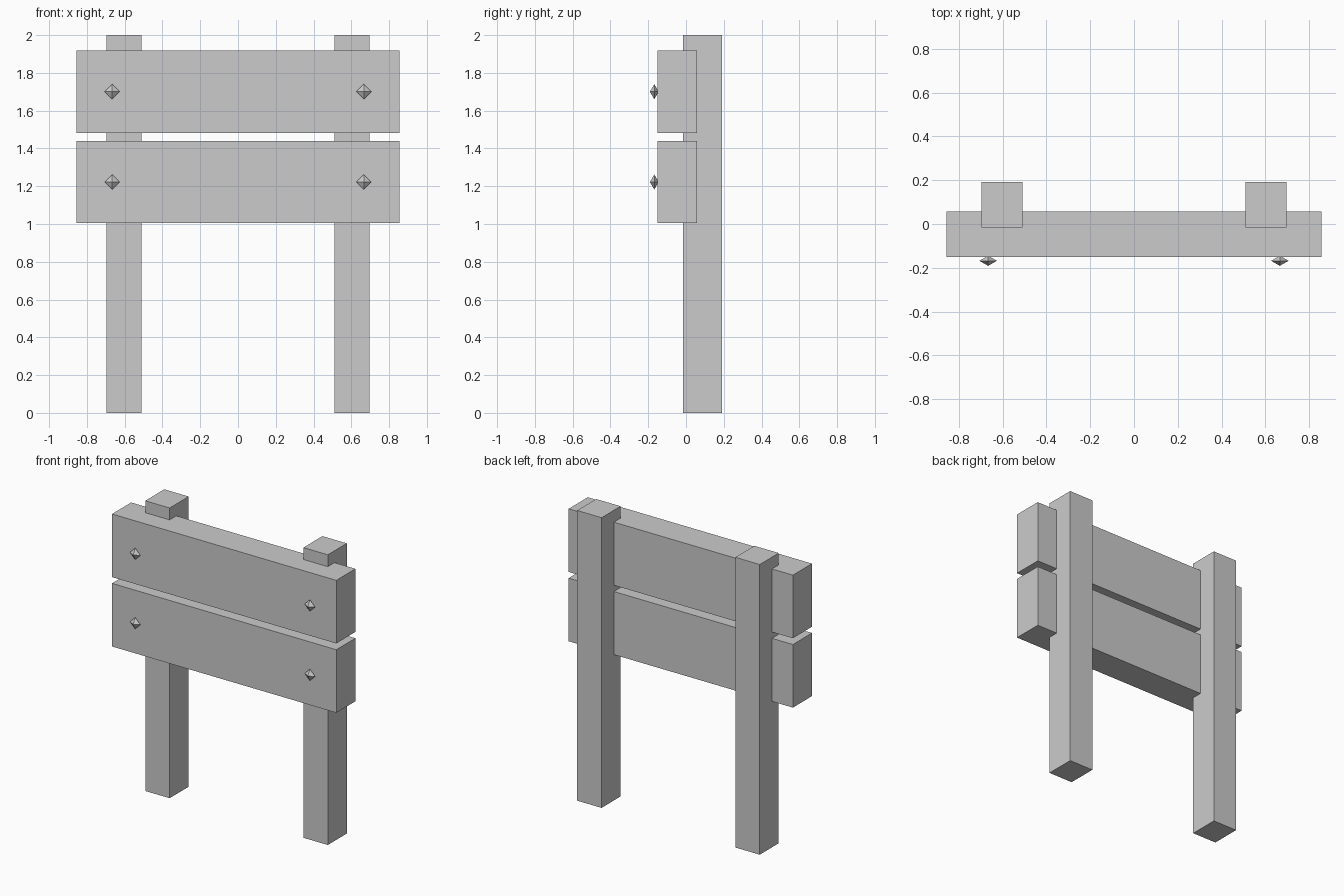
import bpy, bmesh
from mathutils import Vector

cube = bpy.data.objects.get("Cube")
if cube:
    bpy.data.objects.remove(cube, do_unlink=True)

grey = bpy.data.materials.new("light_grey")
grey.use_nodes = True
colour = (0.6, 0.6, 0.6, 1)
grey.diffuse_color = colour
grey.node_tree.nodes["Principled BSDF"].inputs["Base Color"].default_value = colour


def add_object(name, bm):
    mesh = bpy.data.meshes.new(name)
    bm.to_mesh(mesh)
    bm.free()
    mesh.materials.append(grey)
    bpy.context.scene.collection.objects.link(bpy.data.objects.new(name, mesh))


def box(name, low, high):
    low, high = Vector(low), Vector(high)
    bm = bmesh.new()
    bmesh.ops.create_cube(bm, size=1)
    bmesh.ops.scale(bm, vec=high - low, verts=bm.verts)
    bmesh.ops.translate(bm, vec=(low + high) / 2, verts=bm.verts)
    add_object(name, bm)


def octahedron(name, centre, radii):
    bm = bmesh.new()
    for axis in range(3):
        for sign in (-1, 1):
            point = Vector(centre)
            point[axis] += sign * radii[axis]
            bm.verts.new(point)
    bmesh.ops.convex_hull(bm, input=bm.verts)
    add_object(name, bm)


# Upright posts
for side, x in (("right", -0.603), ("left", 0.603)):
    box(f"{side}_post", (x - 0.093, -0.016, 0), (x + 0.093, 0.191, 2))

# Horizontal planks, each with a faceted bolt head at either end
for level, bottom, top in (("lower", 1.005, 1.44), ("upper", 1.483, 1.918)):
    box(f"{level}_plank", (-0.855, -0.151, bottom), (0.855, 0.057, top))
    for side, x in (("right", -0.666), ("left", 0.666)):
        octahedron(f"{level}_{side}_bolt", (x, -0.168, (bottom + top) / 2),
                   (0.04, 0.023, 0.04))
